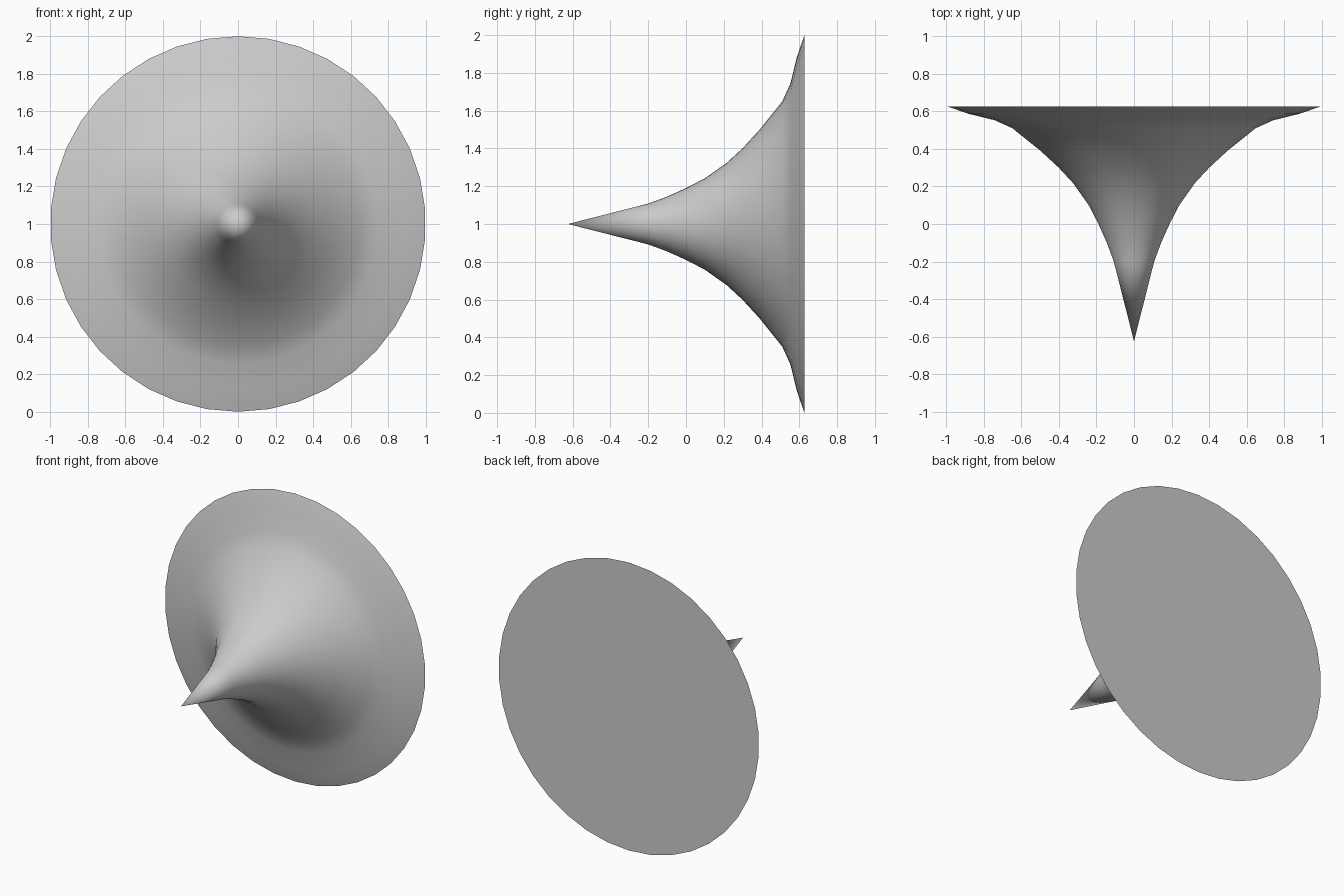
import bpy, bmesh, math
from mathutils import Matrix, Vector

if "Cube" in bpy.data.objects:
    bpy.data.objects.remove(bpy.data.objects["Cube"])

SIDES = 38
# Profile as (y, radius), from the sharp tip to the wide rim
PROFILE = [(-0.625, 0.0), (-0.2, 0.108), (-0.1, 0.145), (0.0, 0.19),
           (0.1, 0.242), (0.217, 0.325), (0.3, 0.402), (0.39, 0.5),
           (0.51, 0.65), (0.553, 0.745), (0.587, 0.885), (0.627, 1.0)]

bm = bmesh.new()

# Flared horn: rings of vertices around the y axis at z = 1
tip = bm.verts.new((0, PROFILE[0][0], 1))
rings = []
for y, r in PROFILE[1:]:
    rings.append([bm.verts.new((r * math.sin(2 * math.pi * i / SIDES), y,
                                1 + r * math.cos(2 * math.pi * i / SIDES)))
                  for i in range(SIDES)])
for i in range(SIDES):
    j = (i + 1) % SIDES
    bm.faces.new((tip, rings[0][i], rings[0][j]))
    for a, b in zip(rings, rings[1:]):
        bm.faces.new((a[i], b[i], b[j], a[j]))

# Flat disc closing the wide end
bm.faces.new(rings[-1])
bmesh.ops.recalc_face_normals(bm, faces=bm.faces)

mesh = bpy.data.meshes.new("flared_cone")
bm.to_mesh(mesh)
bm.free()
cone = bpy.data.objects.new("flared_cone", mesh)
bpy.context.collection.objects.link(cone)

# Smooth flare, crisp rim
bpy.context.view_layer.objects.active = cone
cone.select_set(True)
bpy.ops.object.shade_smooth_by_angle(angle=math.radians(40))
